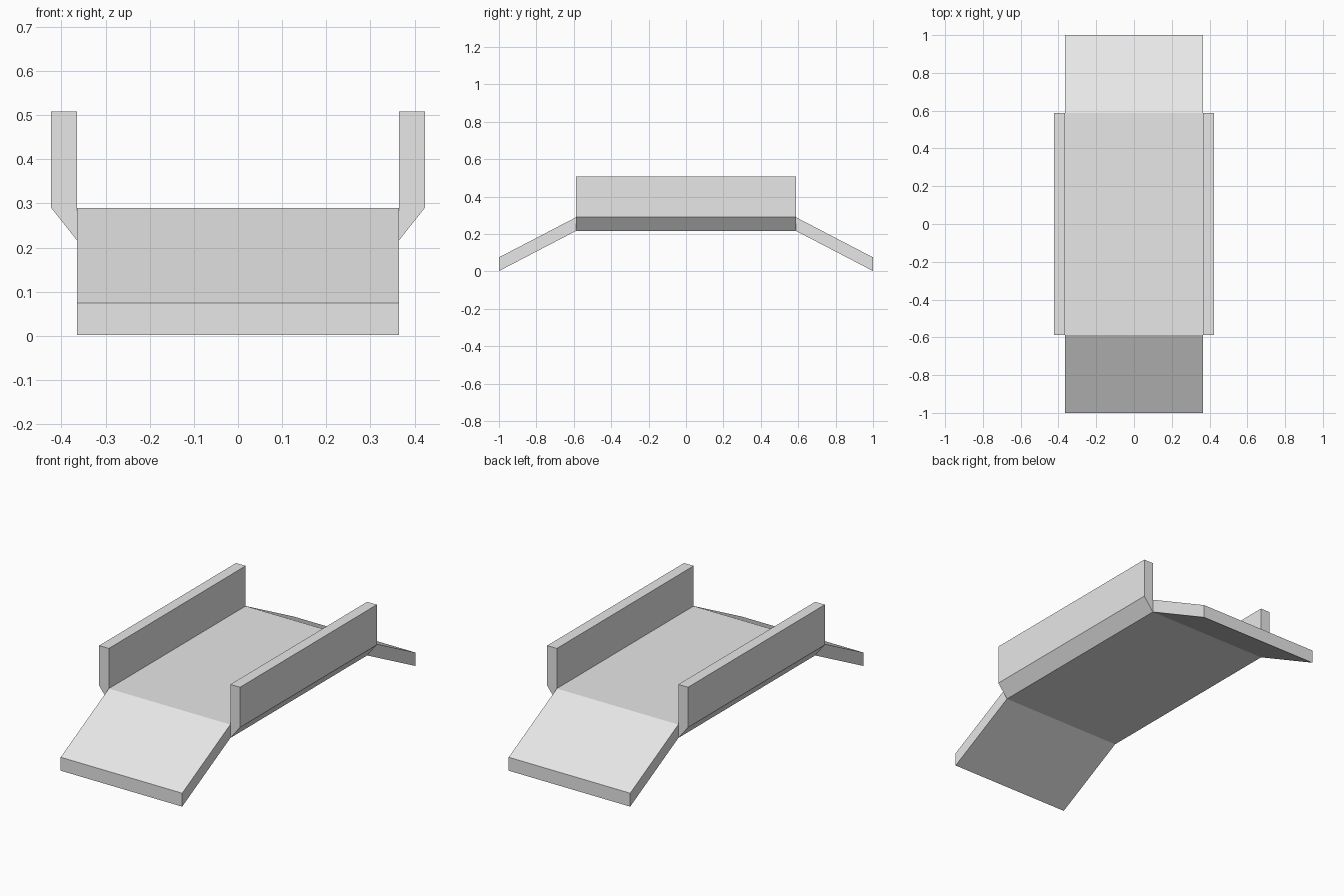
import bpy, bmesh
from mathutils import Vector

if "Cube" in bpy.data.objects:
    bpy.data.objects.remove(bpy.data.objects["Cube"])

grey = bpy.data.materials.new("light grey")
grey.diffuse_color = (0.8, 0.8, 0.8, 1)
grey.use_nodes = True
grey.node_tree.nodes["Principled BSDF"].inputs["Base Color"].default_value = grey.diffuse_color


def prism(name, profile, offset):
    """Extrude a closed 3D outline along an offset."""
    bm = bmesh.new()
    face = bm.faces.new([bm.verts.new(p) for p in profile])
    new = bmesh.ops.extrude_face_region(bm, geom=[face])["geom"]
    bmesh.ops.translate(bm, vec=Vector(offset),
                        verts=[v for v in new if isinstance(v, bmesh.types.BMVert)])
    # the starting cap is kept, so the solid is closed
    bmesh.ops.recalc_face_normals(bm, faces=bm.faces)
    mesh = bpy.data.meshes.new(name)
    bm.to_mesh(mesh)
    bm.free()
    mesh.materials.append(grey)
    obj = bpy.data.objects.new(name, mesh)
    bpy.context.collection.objects.link(obj)
    return obj


W, L = 0.365, 0.587          # half width of deck, half length of flat span
TOP, BOTTOM = 0.29, 0.217    # deck surfaces

# flat deck
prism("deck", [(-W, -L, BOTTOM), (-W, L, BOTTOM), (-W, L, TOP), (-W, -L, TOP)],
      (2 * W, 0, 0))

for s, end in ((-1, "front"), (1, "back")):
    # sloping ramp
    prism(end + "_ramp", [(-W, s * L, BOTTOM), (-W, s, 0.002),
                          (-W, s, 0.075), (-W, s * L, TOP)], (2 * W, 0, 0))

for s, side in ((-1, "left"), (1, "right")):
    # side wall with bevelled foot
    prism(side + "_wall", [(s * W, -L, BOTTOM), (s * 0.423, -L, TOP),
                           (s * 0.423, -L, 0.508), (s * W, -L, 0.508)], (0, 2 * L, 0))
